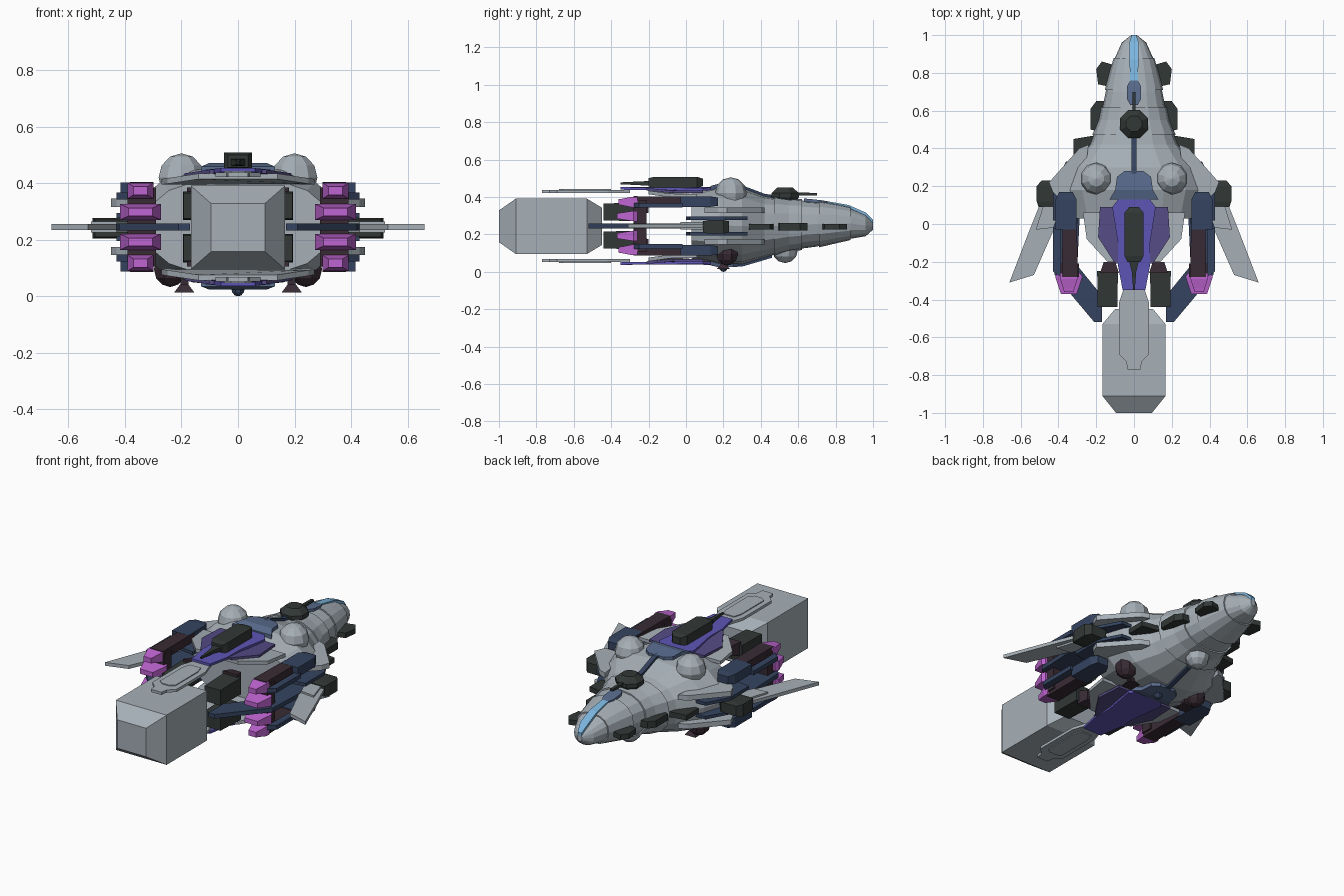
import bpy, bmesh, math
from mathutils import Vector

cube = bpy.data.objects.get("Cube")
if cube:
    bpy.data.objects.remove(cube, do_unlink=True)

MID = .245  # height of the horizontal symmetry plane


def paint(name, r, g, b):
    m = bpy.data.materials.new(name)
    m.use_nodes = True
    m.diffuse_color = (r, g, b, 1)
    m.node_tree.nodes["Principled BSDF"].inputs["Base Color"].default_value = (r, g, b, 1)
    return m


grey = paint("pale grey", .38, .43, .47)
dark = paint("dark green grey", .032, .04, .038)
navy = paint("navy", .035, .057, .115)
slate = paint("slate blue", .1, .15, .27)
maroon = paint("dark maroon", .04, .024, .034)
pink = paint("orchid", .52, .13, .64)
indigo = paint("indigo", .11, .09, .46)
purple = paint("dull purple", .09, .07, .23)
sky = paint("sky blue", .2, .47, .74)


def loft(name, mat, rings, sides=False, flip=False):
    """Skin closed rings; repeat the part across x and across the mid plane."""
    bm = bmesh.new()
    for sx in ((1, -1) if sides else (1,)):
        for sz in ((1, -1) if flip else (1,)):
            loops = [[bm.verts.new((x * sx, y, MID + (z - MID) * sz)) for x, y, z in ring]
                     for ring in rings]
            n = len(loops[0])
            for a, b in zip(loops, loops[1:]):
                for i in range(n):
                    j = (i + 1) % n
                    bm.faces.new((a[i], a[j], b[j], b[i]))
            bm.faces.new(loops[0])
            bm.faces.new(loops[-1])
    bmesh.ops.recalc_face_normals(bm, faces=bm.faces)
    mesh = bpy.data.meshes.new(name)
    bm.to_mesh(mesh)
    bm.free()
    mesh.materials.append(mat)
    ob = bpy.data.objects.new(name, mesh)
    bpy.context.collection.objects.link(ob)
    return ob


def rect(x, y, z, w, h):
    return [(x - w, y, z - h), (x + w, y, z - h), (x + w, y, z + h), (x - w, y, z + h)]


def bar(name, mat, x, z, steps, **kw):
    """Box-like bar along y; steps are (y, half width, half height)."""
    return loft(name, mat, [rect(x, y, z, w, h) for y, w, h in steps], **kw)


def plate(name, mat, pts, z, t, slope=0, whole=False, **kw):
    """Flat panel from an outline; whole completes a half outline across x."""
    if whole:
        pts = pts + [(-x, y) for x, y in reversed(pts)]
    return loft(name, mat, [[(x, y, z + s * t / 2 - slope * abs(x)) for x, y in pts]
                            for s in (-1, 1)], **kw)


def turned(name, mat, centre, profile, n=8, **kw):
    """Solid of revolution about z; profile is (radius, height)."""
    cx, cy, cz = centre
    angles = [math.tau * (i + .5) / n for i in range(n)]
    return loft(name, mat, [[(cx + r * math.cos(a), cy + r * math.sin(a), cz + z)
                             for a in angles] for r, z in profile], **kw)


def ball(r, steps=6):
    return [(max(r * math.sin(math.pi * i / steps), .002), -r * math.cos(math.pi * i / steps))
            for i in range(steps + 1)]


# Faceted main hull: y, half width, top, bottom
HULL = [(1, .015, .265, .225), (.96, .065, .305, .19), (.87, .105, .345, .175),
        (.7, .15, .375, .135), (.55, .18, .385, .115), (.42, .235, .405, .075),
        (.3, .33, .45, .04), (.18, .37, .46, .035), (.03, .33, .42, .07)]


def hull_at(y):
    for a, b in zip(HULL, HULL[1:]):
        if b[0] <= y <= a[0]:
            f = (a[0] - y) / (a[0] - b[0])
            return [p + (q - p) * f for p, q in zip(a, b)]


def power(v):
    return math.copysign(abs(v) ** .87, v)


def hull_ring(y, grow=0):
    _, w, top, low = hull_at(y)
    return [((w + grow) * power(math.cos(a)), y,
             (top + low) / 2 + ((top - low) / 2 + grow) * power(math.sin(a)))
            for a in (math.tau * i / 16 for i in range(16))]


loft("hull", grey, [hull_ring(row[0]) for row in HULL])
loft("nose_armour", grey, [hull_ring(y, .007) for y in (.88, .8, .71)])
loft("neck_armour", grey, [hull_ring(y, .008) for y in (.62, .55, .47)])


def ribbon(name, mat, stations, under=False):
    """Raised strip following the hull crest; stations are (y, half width)."""
    rings = []
    for y, w in stations:
        crest = hull_at(y)[3 if under else 2]
        rings.append(rect(0, y, crest, w, .012))
    return loft(name, mat, rings)


ribbon("nose_stripe", sky, [(1, .012), (.96, .025), (.87, .024), (.76, .02)])
ribbon("nose_block", slate, [(.76, .02), (.73, .036), (.66, .036), (.63, .02)])
for under in (False, True):
    side = "lower" if under else "upper"
    ribbon(side + "_spine", navy, [(.46, .014), (.42, .014), (.3, .014), (.26, .014)], under)
    ribbon(side + "_back_panel", slate, [(.28, .05), (.25, .09), (.18, .1), (.13, .13)], under)

# Domes and turrets
turned("upper_dome", grey, (.2, .24, .42), ball(.085), n=10, sides=True)
turned("belly_dome", grey, (0, .53, .115), ball(.068), n=10)
turned("belly_pod", maroon, (.24, .22, .095), ball(.062), sides=True)
turned("landing_foot", maroon, (.19, .2, 0), [(.05, .014), (.02, .042), (.02, .07)],
       n=4, sides=True)
turned("keel_bulb", navy, (0, .2, .025), ball(.025))
turned("turret", dark, (0, .53, .37), [(.06, 0), (.08, .03), (.08, .05), (.045, .08)])
bar("turret_barrel", dark, 0, .415, [(.56, .009, .009), (.7, .009, .007)])

# Rear upper and lower deck
plate("deck_shell", grey, [(.27, .06), (.25, -.08), (.14, -.2)], .445, .02, slope=.15,
      whole=True, flip=True)
plate("deck_wing", purple, [(.18, .09), (.19, -.07), (.1, -.21)], .456, .014, slope=.15,
      whole=True, flip=True)
plate("deck_spine", indigo, [(.06, .16), (.115, .09), (.085, -.1), (.085, -.22), (.06, -.35)],
      .452, .014, slope=.1, whole=True, flip=True)
plate("tail_fin", grey, [(.04, -.3), (.08, -.42), (.08, -.69), (.04, -.73), (.035, -.77)],
      .43, .016, whole=True, flip=True)
plate("tail_fin_rail", grey, [(.035, -.4), (.05, -.45), (.05, -.66), (.025, -.68)],
      .439, .008, whole=True, flip=True)

# Deck gun
bar("deck_gun", dark, 0, .478, [(.09, .025, .02), (.06, .05, .03), (-.17, .05, .03),
                               (-.2, .035, .022)])
bar("deck_gun_muzzle", dark, 0, .473, [(-.2, .025, .012), (-.25, .012, .01), (-.35, .004, .005)])

# Cargo block with bevelled ends
bar("cargo_block", grey, 0, .243, [(-1, .095, .085), (-.91, .167, .148), (-.53, .167, .148),
                                  (-.45, .1, .1)])
bar("dark_tank", dark, .14, .32, [(-.44, .052, .045), (-.25, .055, .05)],
    sides=True, flip=True)
bar("tank_mount", maroon, .13, .345, [(-.26, .05, .04), (-.2, .03, .03)], sides=True, flip=True)

# Engine clusters
bar("engine_sleeve", navy, .36, .375, [(-.03, .055, .028), (.13, .055, .028), (.17, .035, .022)],
    sides=True, flip=True)
bar("engine_barrel", maroon, .34, .377, [(-.28, .042, .027), (.02, .038, .025)],
    sides=True, flip=True)
bar("upper_nozzle", pink, .345, .373, [(-.36, .025, .015), (-.34, .03, .018),
                                      (-.29, .046, .028), (-.26, .046, .028)],
    sides=True, flip=True)
bar("inner_nozzle", pink, .345, .298, [(-.37, .042, .014), (-.28, .072, .028),
                                      (-.26, .06, .028)], sides=True, flip=True)
bar("engine_pylon", maroon, .34, MID, [(-.28, .05, .14), (-.21, .05, .14)], sides=True)
plate("engine_frame", navy, [(.17, -.52), (.21, -.52), (.42, -.27), (.43, -.02), (.38, .2),
                             (.28, .2), (.3, -.22), (.17, -.38)], MID, .025, sides=True)
plate("engine_outrigger", navy, [(.39, -.02), (.43, -.02), (.43, -.25), (.39, -.28)],
      .355, .025, sides=True, flip=True)
plate("shoulder_rail", navy, [(.25, .33), (.36, .33), (.43, .2), (.43, .02), (.3, 0)],
      .286, .018, sides=True, flip=True)
plate("shoulder_armour", grey, [(.24, .42), (.29, .4), (.45, .22), (.43, .17), (.36, .1),
                                (.27, .2)], .33, .03, sides=True, flip=True)

# Wings and side equipment
plate("wing", grey, [(.42, .11), (.5, .1), (.56, -.05), (.66, -.31), (.53, -.27),
                     (.42, -.02)], MID, .02, sides=True)
plate("wing_root", grey, [(.36, .15), (.47, .13), (.52, -.03), (.43, -.02)],
      MID, .04, sides=True)
bar("side_pod", dark, .44, .24, [(.09, .065, .03), (.12, .075, .036), (.2, .075, .036),
                                (.23, .05, .03)], sides=True)
plate("nose_vane", dark, [(.1, .72), (.19, .74), (.2, .82), (.17, .86), (.1, .84)],
      .24, .03, sides=True)
plate("neck_vane", dark, [(.15, .48), (.23, .5), (.23, .61), (.2, .65), (.15, .65)],
      .24, .04, sides=True)
plate("shoulder_vane", dark, [(.2, .33), (.32, .34), (.32, .45), (.2, .47)],
      .24, .03, sides=True)
